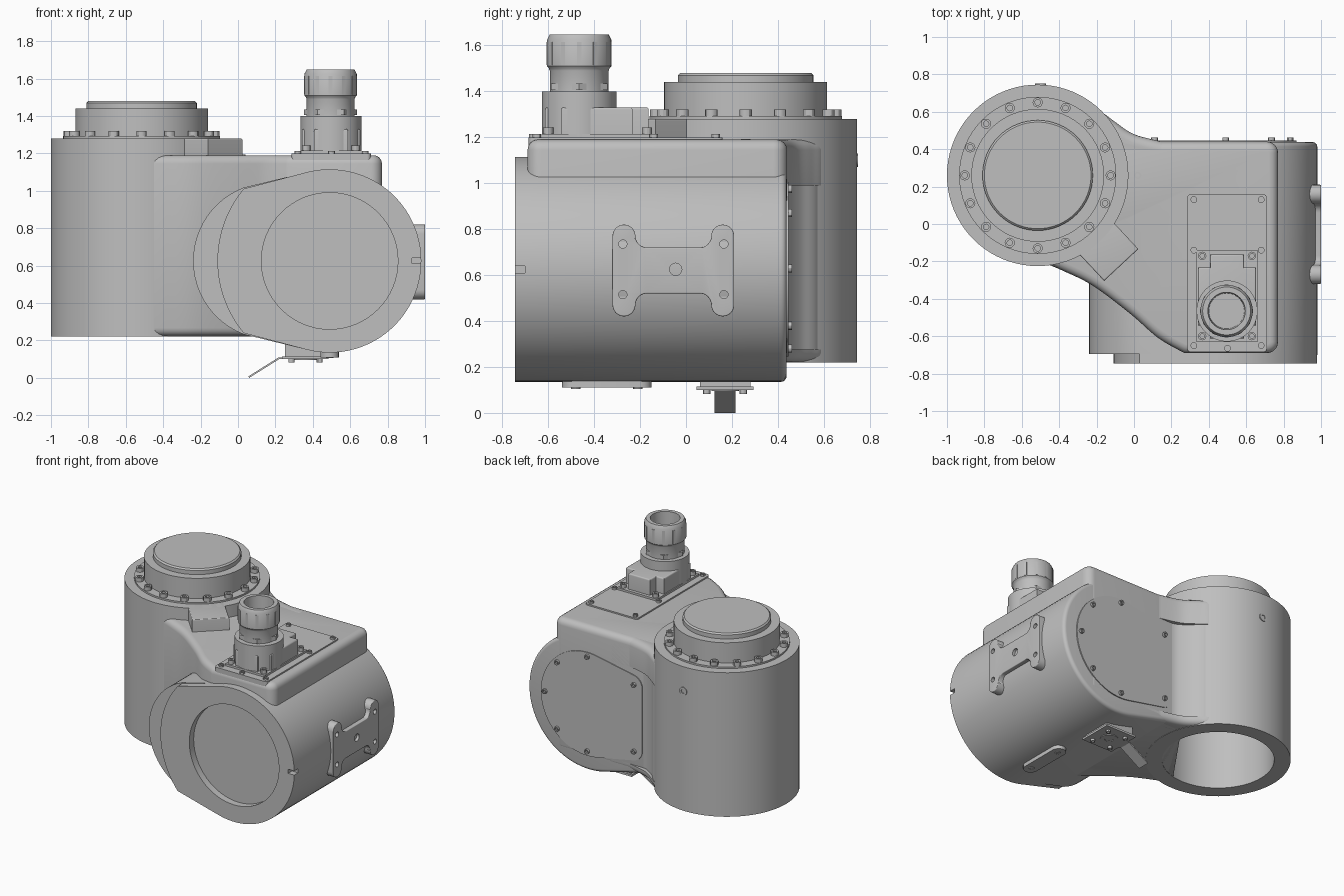
import bpy, bmesh, math
from mathutils import Vector, Matrix

if "Cube" in bpy.data.objects:
    bpy.data.objects.remove(bpy.data.objects["Cube"], do_unlink=True)

GREY = (0.52, 0.52, 0.52, 1)
metal = bpy.data.materials.new("machined grey")
metal.use_nodes = True
metal.diffuse_color = GREY
metal.node_tree.nodes["Principled BSDF"].inputs["Base Color"].default_value = GREY
parts = []


def finish(name, bm):
    bmesh.ops.recalc_face_normals(bm, faces=bm.faces)
    me = bpy.data.meshes.new(name)
    bm.to_mesh(me)
    bm.free()
    me.materials.append(metal)
    ob = bpy.data.objects.new(name, me)
    bpy.context.collection.objects.link(ob)
    parts.append(ob)
    return ob


def arc(cx, cy, r, a0, a1, n=8):
    angles = [math.radians(a0 + (a1 - a0) * i / n) for i in range(n + 1)]
    return [(cx + r * math.cos(a), cy + r * math.sin(a)) for a in angles]


def rect(x0, x1, y0, y1):
    return [(x0, y0), (x1, y0), (x1, y1), (x0, y1)]


def spline(p, n=6):
    """Smooth curve through the points."""
    v = [Vector(q) for q in [p[0]] + p + [p[-1]]]
    out = []
    for a, b, c, d in zip(v, v[1:], v[2:], v[3:]):
        for i in range(n):
            t = i / n
            out.append(tuple(0.5 * (2 * b + (c - a) * t + (2 * a - 5 * b + 4 * c - d) * t * t
                                    + (3 * b - a - 3 * c + d) * t ** 3)))
    return out + [p[-1]]


def prism(name, outline, axis, lo, hi, bevel=0, both=False):
    """Extrude an outline along an axis and round its end edges."""
    place = {"X": lambda u, v, w: (w, u, v), "Y": lambda u, v, w: (u, w, v),
             "Z": lambda u, v, w: (u, v, w)}[axis]
    k = "XYZ".index(axis)
    bm = bmesh.new()
    rows = [[bm.verts.new(place(u, v, w)) for u, v in outline] for w in (lo, hi)]
    n = len(outline)
    for row in rows:
        bm.faces.new(row)
    for i in range(n):
        j = (i + 1) % n
        bm.faces.new((rows[0][i], rows[0][j], rows[1][j], rows[1][i]))
    if bevel:
        ends = (lo, hi) if both else (hi,)
        edges = [e for e in bm.edges
                 if any(all(abs(v.co[k] - w) < 1e-5 for v in e.verts) for w in ends)]
        bmesh.ops.recalc_face_normals(bm, faces=bm.faces)
        bmesh.ops.bevel(bm, geom=edges, offset=bevel, segments=4, profile=0.5,
                        affect='EDGES', clamp_overlap=False)
    return finish(name, bm)


def lathe(name, profile, loc, facing=(0, 0, 1), n=48):
    """Revolve (radius, height) points about an axis."""
    bm = bmesh.new()
    rings = [[bm.verts.new((r * math.cos(math.tau * i / n), r * math.sin(math.tau * i / n), z))
              for i in range(n)] for r, z in profile]
    for a, b in zip(rings, rings[1:]):
        for i in range(n):
            j = (i + 1) % n
            bm.faces.new((a[i], a[j], b[j], b[i]))
    bmesh.ops.remove_doubles(bm, verts=bm.verts, dist=1e-5)
    turn = Vector(facing).to_track_quat('Z', 'Y').to_matrix().to_4x4()
    bm.transform(Matrix.Translation(loc) @ turn)
    return finish(name, bm)


def rod(name, r, h, loc, facing=(0, 0, 1), n=64):
    return lathe(name, [(0, 0), (r, 0), (r, h), (0, h)], loc, facing, n)


def bolt(name, loc, facing=(0, 0, 1), r=0.018, h=0.022):
    lathe(name, [(0, 0), (r, 0), (r, h), (r * .55, h), (r * .55, h * .5), (0, h * .5)],
          loc, facing, 12)


def cut(ob, cutter):
    m = ob.modifiers.new("cut", 'BOOLEAN')
    m.operation, m.object, m.solver = 'DIFFERENCE', cutter, 'EXACT'
    bpy.context.view_layer.objects.active = ob
    bpy.ops.object.modifier_apply(modifier=m.name)
    parts.remove(cutter)
    bpy.data.objects.remove(cutter, do_unlink=True)


AX, AY = -0.515, 0.26      # upright barrel axis
BX, BZ = 0.49, 0.625       # lying barrel axis
BACK, DOWN, FRONT = (0, 1, 0), (0, 0, -1), (0, -1, 0)

# Upright barrel, bored from below
lathe("upright_barrel", [(.375, 0), (.485, 0), (.485, 1.06), (0, 1.06), (0, .98), (.375, .98),
                         (.375, 0)], (AX, AY, .22), n=80)

# Slab joining the two barrels
web = spline([(-.5, -.2), (-.38, -.25), (-.22, -.33), (-.02, -.48), (.13, -.61), (.27, -.69)])
web += arc(.71, -.63, .06, -90, 0) + arc(.71, .38, .06, 0, 90)
web += [(.15, .44), (-.1, .44)] + arc(AX, AY, .43, 22, -86, 20)
prism("web", web, "Z", .222, 1.19, .045, True)

# Blends behind the slab: wide at top and bottom, tight beside the rear cover
inner = arc(AX, AY, .43, 56, 10)
blend = [(.3, .44)] + spline([(.15, .44), (0, .48), (-.1, .545), (-.17, .595), (-.27, .63)])
prism("top_blend", blend + inner + [(.3, .3)], "Z", .99, 1.19, .045)
prism("bottom_blend", blend + inner + [(.3, .3)], "Z", .275, .222, .04)
prism("pocket_wall", spline([(.05, .438), (0, .452), (-.07, .5), (-.14, .57), (-.27, .63)])
      + inner + [(.05, .3)], "Z", .25, 1.0)

# Lying barrel with front flange, recess and index notch
round_side = arc(BX, BZ, .49, -104, 104, 48)
barrel = prism("lying_barrel", round_side + arc(.18, BZ, .42, 111, 249, 24),
               "Y", -.694, .438, .025)
cut(barrel, rod("bore_cut", .43, 1.3, (AX, AY, .05)))
flange = prism("front_flange", round_side + arc(BX, BZ, .6, 140, 220, 24), "Y", -.745, -.693)
cut(flange, rod("recess_cut", .365, .3, (BX, -.6, BZ), FRONT))
cut(flange, prism("notch_cut", rect(.93, 1.1, .61, .64), "Y", -.8, -.7))

# Rear cover and its screws
cover = (arc(BX, BZ, .38, -100, 100, 32) + arc(.13, .855, .085, 100, 180)
         + arc(.13, .395, .085, 180, 260))
prism("rear_cover", cover, "Y", .42, .446)
for x, z in [(.49, .975), (.49, .28), (.835, .63), (.735, .87), (.735, .38), (.11, .87), (.11, .38)]:
    bolt("cover_screw", (x, .44, z), BACK)

# Output ring with bolt circle on the upright barrel
lathe("output_ring", [(0, 0), (.42, 0), (.42, .012), (.355, .012), (.355, .16), (.295, .16),
                      (.295, .19), (.285, .2), (0, .2)], (AX, AY, 1.28), n=64)
for i in range(16):
    a = math.tau * i / 16
    bolt("ring_bolt", (AX + .39 * math.cos(a), AY + .39 * math.sin(a), 1.29), r=.027, h=.03)
lathe("rear_plug", [(0, 0), (.03, 0), (.03, .015), (.015, .015), (.015, .008), (0, .008)],
      (AX + .015, .735, 1.1), BACK, 16)
bolt("slab_plug", (.02, .26, 1.185), r=.02, h=.008)

# Boss reaching from the upright barrel over the slab
boss = prism("corner_boss", rect(.4, .655, -.125, .125), "Z", 1.15, 1.28, .008)
boss.data.transform(Matrix.Translation((AX, AY, 0)) @ Matrix.Rotation(math.radians(-47), 4, 'Z'))

# Top cover plate with connector box
prism("top_plate", arc(.305, -.665, .02, 180, 270) + arc(.69, -.665, .02, 270, 360)
      + arc(.69, .14, .02, 0, 90) + arc(.305, .14, .02, 90, 180), "Z", 1.15, 1.2)
for x, y in [(x, y) for x in (.32, .68) for y in (.13, -.14, -.65)] + [(.5, -.665)]:
    bolt("plate_screw", (x, y, 1.198), h=.016)
prism("box_foot", rect(.335, .66, -.63, -.14), "Z", 1.195, 1.215)
cross = []
for sx, sy in [(1, 1), (-1, 1), (-1, -1), (1, -1)]:
    c = [(.155, .155), (.09, .155), (.09, .225)]
    c = c if sx * sy > 0 else c[::-1]
    cross += [(.4975 + sx * u, -.388 + sy * v) for u, v in c]
prism("connector_box", cross, "Z", 1.2, 1.33, .01)
rod("gland_seat", .163, .2, (.4975, -.465, 1.2))
for x in (.365, .63):
    for y in (-.17, -.6):
        bolt("box_screw", (x, y, 1.213), r=.022, h=.03)

# Cable gland: hex nut, neck and hollow ribbed cap
GLAND = (.495, -.465, 1.4)
rod("gland_nut", .142, .03, (GLAND[0], GLAND[1], 1.405), n=6)
lathe("gland_cap", [(0, 0), (.128, 0), (.128, .09), (.132, .1), (.14, .11), (.14, .225), (.128, .248),
                    (.1, .248), (.095, .1), (0, .1)], GLAND)
for i in range(12):
    rib = prism("cap_rib", rect(.13, .1415, -.01, .01), "Z", 1.515, 1.615)
    rib.data.transform(Matrix.Translation((GLAND[0], GLAND[1], 0))
                       @ Matrix.Rotation(math.tau * i / 12, 4, 'Z'))

# Side mounting pad, mirrored from one quarter
quarter = arc(.215, .15, .05, 0, 180, 12) + arc(.115, .15, .05, 0, -90)
outline = []
for sy, sz in [(1, 1), (-1, 1), (-1, -1), (1, -1)]:
    q = quarter if sy * sz > 0 else quarter[::-1]
    outline += [(-.055 + sy * u, .62 + sz * v) for u, v in q]
pad = prism("side_pad", outline, "X", .9, 1, .005)
for y, z, r in [(-.275, .735, .018), (.165, .735, .018), (-.275, .515, .018),
                (.165, .515, .018), (-.045, .625, .027)]:
    cut(pad, rod("pad_hole", r, .1, (.965, y, z), (1, 0, 0), 16))

# Underside bracket, tongue and oval pad
prism("bracket_boss", rect(.25, .47, .06, .28), "Z", .11, .25)
prism("bracket_plate", rect(.235, .485, .045, .295), "Z", .1, .115)
lathe("bracket_ring", [(.03, 0), (.06, 0), (.06, .006), (.03, .006), (.03, 0)], (.36, .17, .101), DOWN, 24)
for x in (.285, .435):
    for y in (.09, .25):
        bolt("bracket_screw", (x, y, .101), DOWN, r=.016, h=.018)
prism("tongue", [(.26, .1), (.22, .1), (.06, 0), (.056, .008), (.215, .108), (.26, .108)],
      "Y", .125, .215)
prism("oval_pad", arc(.49, -.2, .05, 0, 180) + arc(.49, -.49, .05, 180, 360), "Z", .11, .16)
for y in (-.21, -.48):
    bolt("oval_screw", (.49, y, .111), DOWN, r=.02, h=.006)

# Shading
bpy.ops.object.select_all(action='DESELECT')
for ob in parts:
    ob.select_set(True)
bpy.context.view_layer.objects.active = parts[0]
bpy.ops.object.shade_smooth_by_angle(angle=math.radians(30))
